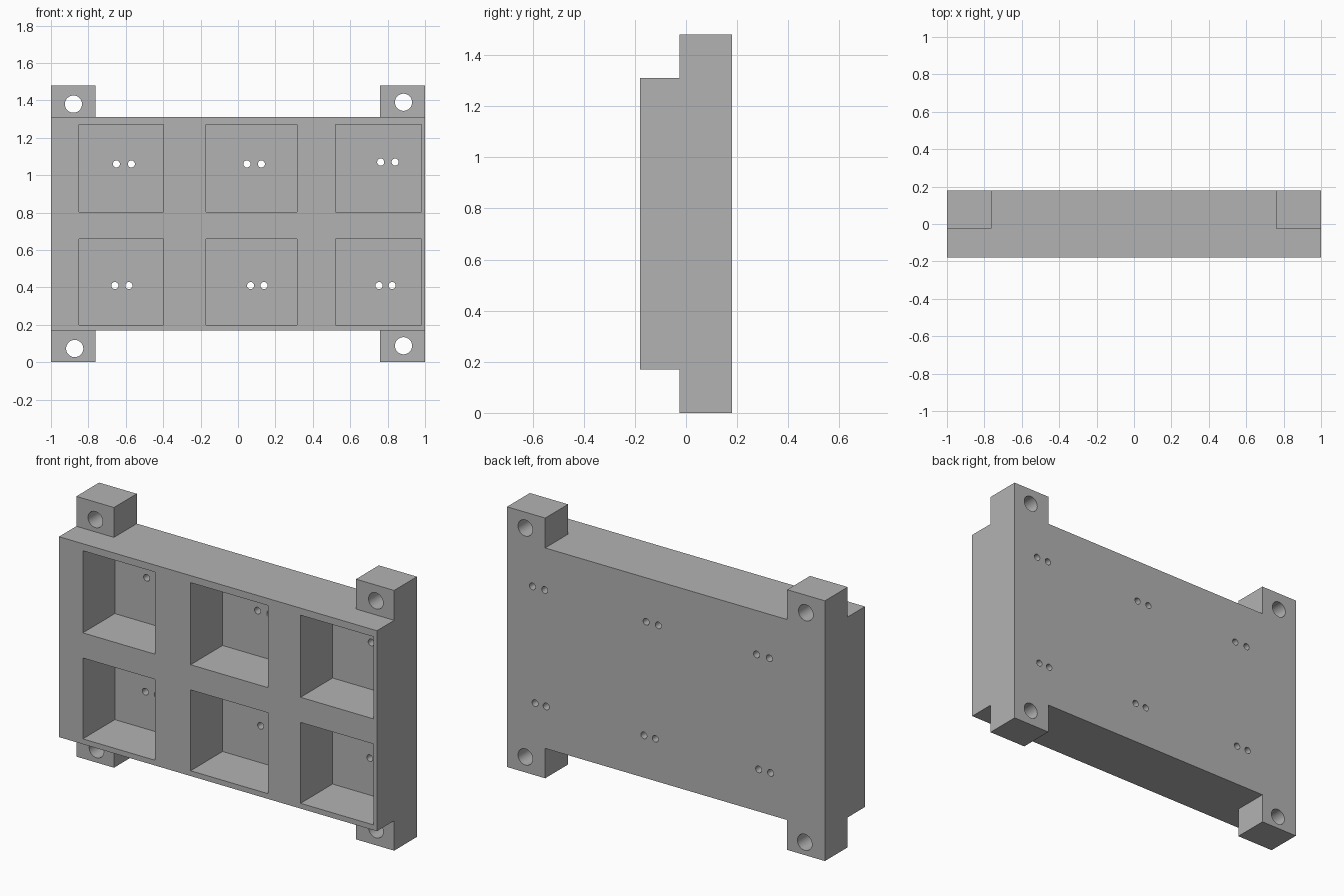
import bpy, bmesh, math
from mathutils import Matrix, Vector

cube = bpy.data.objects.get("Cube")
if cube:
    bpy.data.objects.remove(cube, do_unlink=True)

grey = bpy.data.materials.new("plain grey")
grey.use_nodes = True
GREY = (0.45, 0.45, 0.45, 1)
grey.diffuse_color = GREY
grey.node_tree.nodes["Principled BSDF"].inputs["Base Color"].default_value = GREY

FRONT, BACK = -0.18, 0.18
LUG_FRONT, POCKET_BACK = -0.025, 0.107
HEIGHT, BODY_LOW, BODY_HIGH = 1.48, 0.17, 1.31
THROUGH = 1.0


def add_box(bm, x, y, z):
    """Box spanning the (low, high) ranges on each axis."""
    lo, hi = (Vector(c) for c in zip(x, y, z))
    bmesh.ops.create_cube(bm, size=1, matrix=Matrix.Translation((lo + hi) / 2)
                          @ Matrix.Diagonal((*(hi - lo), 1)))


def add_drill(bm, x, z, radius, segments):
    """Cylinder along y, long enough to pass right through."""
    bmesh.ops.create_cone(bm, cap_ends=True, segments=segments, radius1=radius,
                          radius2=radius, depth=THROUGH,
                          matrix=Matrix.Translation((x, 0, z))
                          @ Matrix.Rotation(math.pi / 2, 4, "X"))


def finish(bm, name, helper=False):
    mesh = bpy.data.meshes.new(name)
    bm.to_mesh(mesh)
    bm.free()
    mesh.materials.append(grey)
    obj = bpy.data.objects.new(name, mesh)
    bpy.context.collection.objects.link(obj)
    obj.hide_render = helper
    return obj


def combine(target, other, operation):
    """Apply a boolean and drop the helper."""
    bpy.context.view_layer.objects.active = target
    mod = target.modifiers.new(operation.lower(), "BOOLEAN")
    mod.object, mod.operation, mod.solver = other, operation, "EXACT"
    bpy.ops.object.modifier_apply(modifier=mod.name)
    bpy.data.objects.remove(other, do_unlink=True)


# Main tray block
bm = bmesh.new()
add_box(bm, (-1, 1), (FRONT, BACK), (BODY_LOW, BODY_HIGH))
tray = finish(bm, "tray")

# Corner mounting lugs, each running a little into the block
bm = bmesh.new()
for x in ((-1, -0.763), (0.76, 1)):
    for z in ((0, BODY_LOW + 0.1), (BODY_HIGH - 0.1, HEIGHT)):
        add_box(bm, x, (LUG_FRONT, BACK), z)
combine(tray, finish(bm, "mounting_lugs", True), "UNION")

# Six open pockets in the front
bm = bmesh.new()
for x in ((-0.85, -0.397), (-0.172, 0.315), (0.52, 0.98)):
    for z in ((0.2, 0.66), (0.803, 1.27)):
        add_box(bm, x, (FRONT - 0.1, POCKET_BACK), z)
combine(tray, finish(bm, "pocket_cutter", True), "DIFFERENCE")

# Screw holes in the lugs and pairs of lead holes in the pockets
bm = bmesh.new()
for x, z in ((-0.88, 1.38), (0.885, 1.39), (-0.873, 0.073), (0.885, 0.088)):
    add_drill(bm, x, z, 0.046, 32)
for z, columns in ((1.06, (-0.65, -0.57, 0.048, 0.125)),
                   (1.07, (0.763, 0.84)),
                   (0.41, (-0.658, -0.583, 0.067, 0.139, 0.754, 0.824))):
    for x in columns:
        add_drill(bm, x, z, 0.019, 24)
combine(tray, finish(bm, "hole_cutter", True), "DIFFERENCE")

# Smooth hole walls, sharp block edges
bpy.ops.object.select_all(action="DESELECT")
tray.select_set(True)
bpy.context.view_layer.objects.active = tray
bpy.ops.object.shade_smooth_by_angle(angle=math.radians(30))
